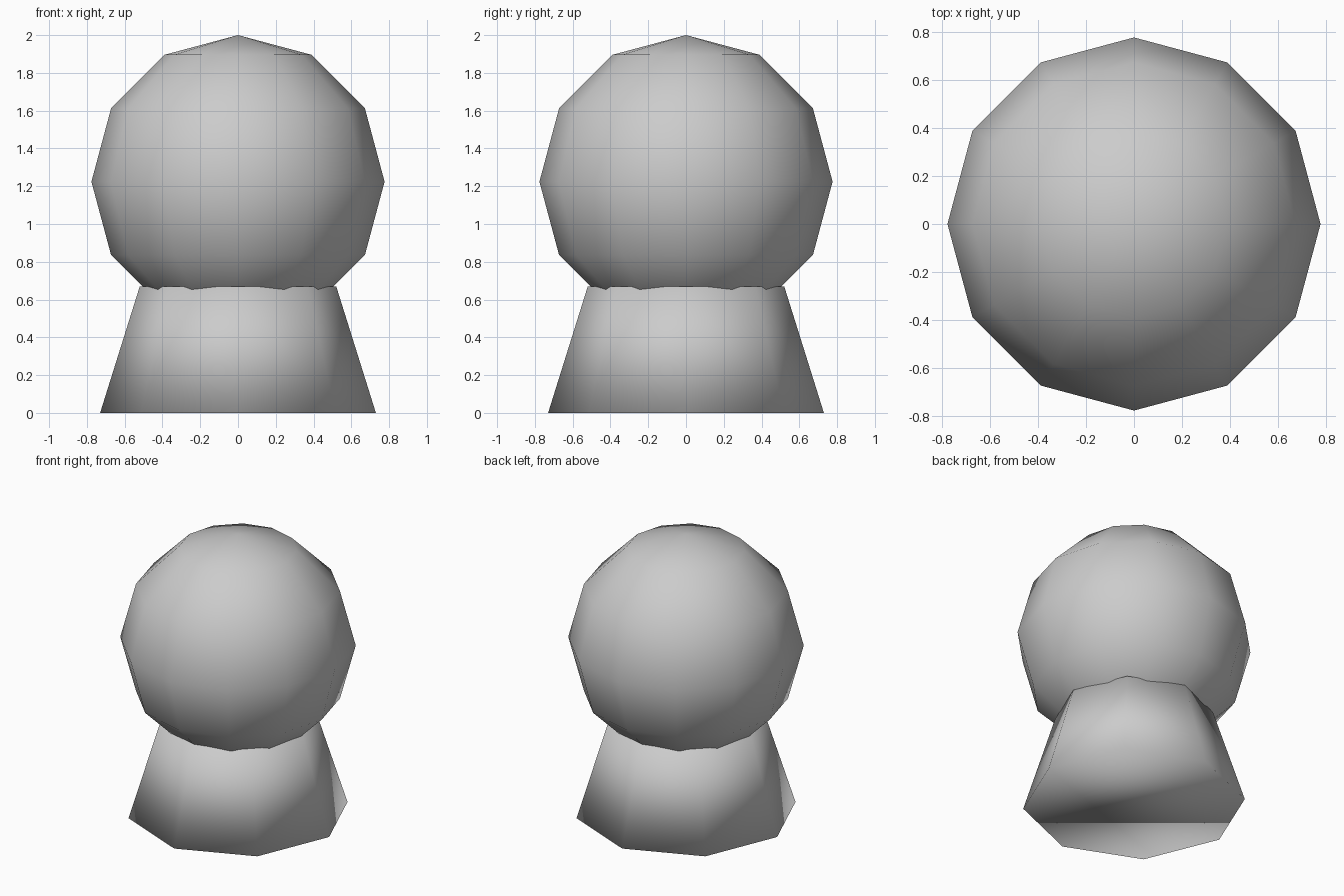
import bpy
import math

if "Cube" in bpy.data.objects:
    bpy.data.objects.remove(bpy.data.objects["Cube"])


def finish(name):
    """Name the active object and shade it fully smooth."""
    obj = bpy.context.object
    obj.name = name
    bpy.ops.object.shade_smooth()
    return obj


# Tapered eight-sided pedestal, corners on the axes
HEIGHT = 0.67
bpy.ops.mesh.primitive_cone_add(
    vertices=8, radius1=0.73, radius2=0.52, depth=HEIGHT,
    end_fill_type='NGON', location=(0, 0, HEIGHT / 2))
finish("pedestal")

# Low-poly ball resting in the pedestal
RADIUS = 0.776
bpy.ops.mesh.primitive_uv_sphere_add(
    segments=12, ring_count=6, radius=RADIUS,
    location=(0, 0, 2 - RADIUS))
finish("ball")
